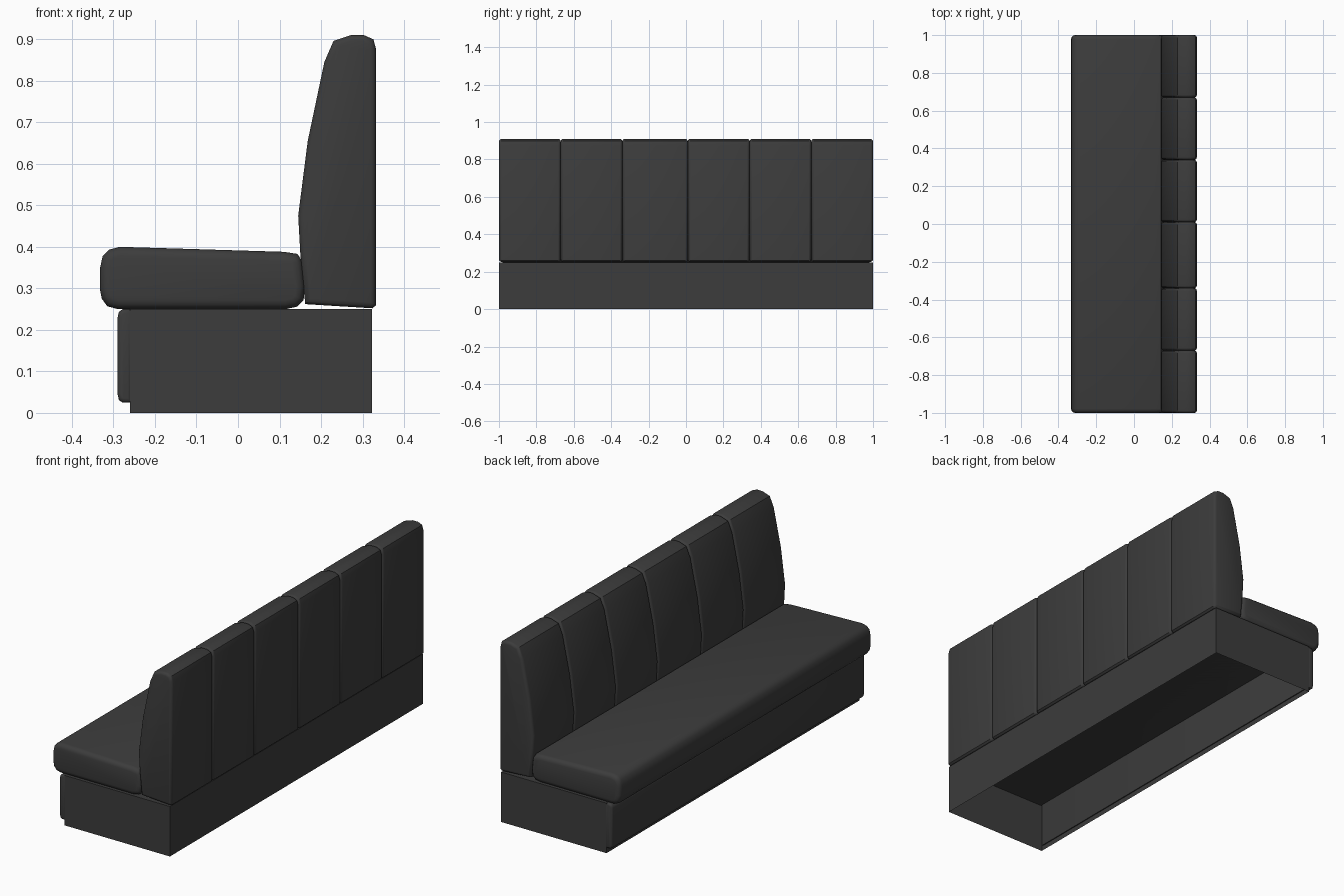
import bpy, bmesh, math

cube = bpy.data.objects.get("Cube")
if cube:
    bpy.data.objects.remove(cube, do_unlink=True)

# One dark upholstery colour for everything
charcoal = bpy.data.materials.new("charcoal_leather")
charcoal.use_nodes = True
COLOUR = (0.045, 0.045, 0.045, 1)
charcoal.diffuse_color = COLOUR
charcoal.node_tree.nodes["Principled BSDF"].inputs["Base Color"].default_value = COLOUR


def finish(bm, name, smooth_angle=None):
    """Turn a bmesh into a named, coloured object."""
    bmesh.ops.recalc_face_normals(bm, faces=bm.faces)
    mesh = bpy.data.meshes.new(name)
    bm.to_mesh(mesh)
    bm.free()
    mesh.materials.append(charcoal)
    obj = bpy.data.objects.new(name, mesh)
    bpy.context.collection.objects.link(obj)
    if smooth_angle:
        bpy.ops.object.select_all(action='DESELECT')
        obj.select_set(True)
        bpy.context.view_layer.objects.active = obj
        bpy.ops.object.shade_smooth_by_angle(angle=math.radians(smooth_angle))
    return obj


def cushion(name, profile, y0, y1, rounding):
    """Extrude an (x, z) profile along y and round its two ends."""
    bm = bmesh.new()
    cap = bm.faces.new([bm.verts.new((x, y0, z)) for x, z in profile])
    ext = bmesh.ops.extrude_face_region(bm, geom=[cap], use_keep_orig=True)
    moved = [g for g in ext["geom"] if isinstance(g, bmesh.types.BMVert)]
    bmesh.ops.translate(bm, verts=moved, vec=(0, y1 - y0, 0))
    rims = [e for e in bm.edges if abs(e.verts[0].co.y - e.verts[1].co.y) < 1e-5]
    bmesh.ops.bevel(bm, geom=rims, offset=rounding, segments=3, profile=0.5,
                    affect='EDGES', clamp_overlap=True)
    return finish(bm, name, 40)


# Hollow plinth, open underneath
bm = bmesh.new()
bmesh.ops.create_cube(bm, size=1)
for v in bm.verts:
    v.co = (0.0315 + v.co.x * 0.583, v.co.y * 2, 0.125 + v.co.z * 0.25)
bm.normal_update()
bottom = [f for f in bm.faces if f.normal.z < -0.9]
bmesh.ops.delete(bm, geom=bottom, context='FACES_ONLY')
finish(bm, "plinth")

# Padded panel on the front of the plinth
front_profile = [(-0.255, 0.025), (-0.278, 0.025), (-0.287, 0.031), (-0.29, 0.045),
                 (-0.29, 0.23), (-0.287, 0.243), (-0.278, 0.25), (-0.255, 0.25)]
cushion("front_panel", front_profile, -1, 1, 0.01)

# Long seat cushion
seat_profile = [(-0.333, 0.30), (-0.332, 0.35), (-0.326, 0.378), (-0.311, 0.393),
                (-0.285, 0.40), (0.11, 0.388), (0.143, 0.383), (0.155, 0.365),
                (0.162, 0.305), (0.158, 0.272), (0.143, 0.256), (0.115, 0.25),
                (-0.29, 0.25), (-0.315, 0.257), (-0.328, 0.275)]
cushion("seat", seat_profile, -1, 1, 0.022)

# Row of six padded back panels
back_profile = [(0.324, 0.252), (0.333, 0.26), (0.333, 0.875), (0.326, 0.90),
                (0.303, 0.91), (0.272, 0.91), (0.23, 0.896), (0.208, 0.845),
                (0.168, 0.655), (0.145, 0.475), (0.15, 0.385), (0.162, 0.262)]
seams = [-1, -0.67, -0.34, 0.01, 0.34, 0.67, 1]
for i, (y0, y1) in enumerate(zip(seams, seams[1:])):
    cushion(f"back_panel_{i + 1}", back_profile, y0, y1, 0.016)
